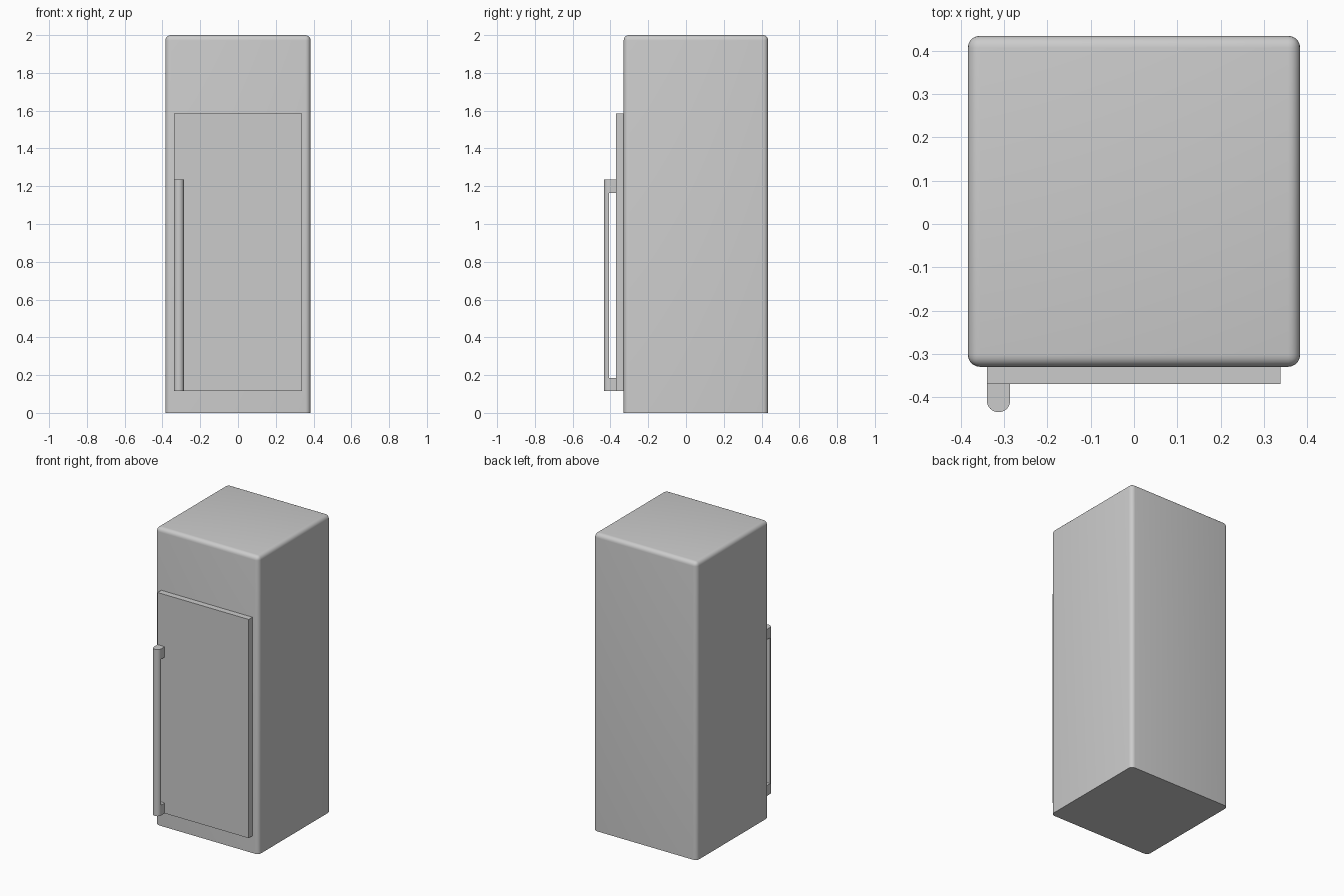
import bpy, bmesh, math
from mathutils import Vector

if "Cube" in bpy.data.objects:
    bpy.data.objects.remove(bpy.data.objects["Cube"])


def finish(name, bm):
    bmesh.ops.recalc_face_normals(bm, faces=bm.faces)
    mesh = bpy.data.meshes.new(name)
    bm.to_mesh(mesh)
    bm.free()
    obj = bpy.data.objects.new(name, mesh)
    bpy.context.collection.objects.link(obj)
    bpy.ops.object.select_all(action='DESELECT')
    obj.select_set(True)
    bpy.context.view_layer.objects.active = obj
    bpy.ops.object.shade_smooth_by_angle(angle=math.radians(35))
    return obj


def box_mesh(lo, hi):
    lo, hi = Vector(lo), Vector(hi)
    bm = bmesh.new()
    bmesh.ops.create_cube(bm, size=1)
    for v in bm.verts:
        v.co = Vector(c * s for c, s in zip(v.co, hi - lo)) + (lo + hi) / 2
    return bm


def prism_mesh(profile, z0, z1):
    bm = bmesh.new()
    face = bm.faces.new([bm.verts.new((x, y, z0)) for x, y in profile])
    top = bmesh.ops.extrude_face_region(bm, geom=[face], use_keep_orig=True)["geom"]
    bmesh.ops.translate(bm, vec=(0, 0, z1 - z0),
                        verts=[g for g in top if isinstance(g, bmesh.types.BMVert)])
    return bm


# Cabinet: rounded sides and top, sharp flat base
bm = box_mesh((-0.384, -0.33, 0), (0.384, 0.435, 2))
edges = [e for e in bm.edges if max(v.co.z for v in e.verts) > 1]
bmesh.ops.bevel(bm, geom=edges, offset=0.028, offset_type='OFFSET',
                segments=5, profile=0.5, affect='EDGES')
finish("cabinet", bm)

# Door panel
finish("door", box_mesh((-0.34, -0.37, 0.115), (0.338, -0.33, 1.585)))

# Handle: half-round grip standing on two mounts
x0, x1, y_grip, y_door = -0.34, -0.286, -0.408, -0.37
radius, xc = (x1 - x0) / 2, (x0 + x1) / 2
arc = [(xc + radius * math.cos(a), y_grip - radius * math.sin(a))
       for a in (math.pi * i / 16 for i in range(17))]
finish("handle_grip", prism_mesh(arc, 0.115, 1.235))
for name, z in (("handle_mount_lower", 0.115), ("handle_mount_upper", 1.165)):
    finish(name, box_mesh((x0, y_door, z), (x1, y_grip, z + 0.07)))
